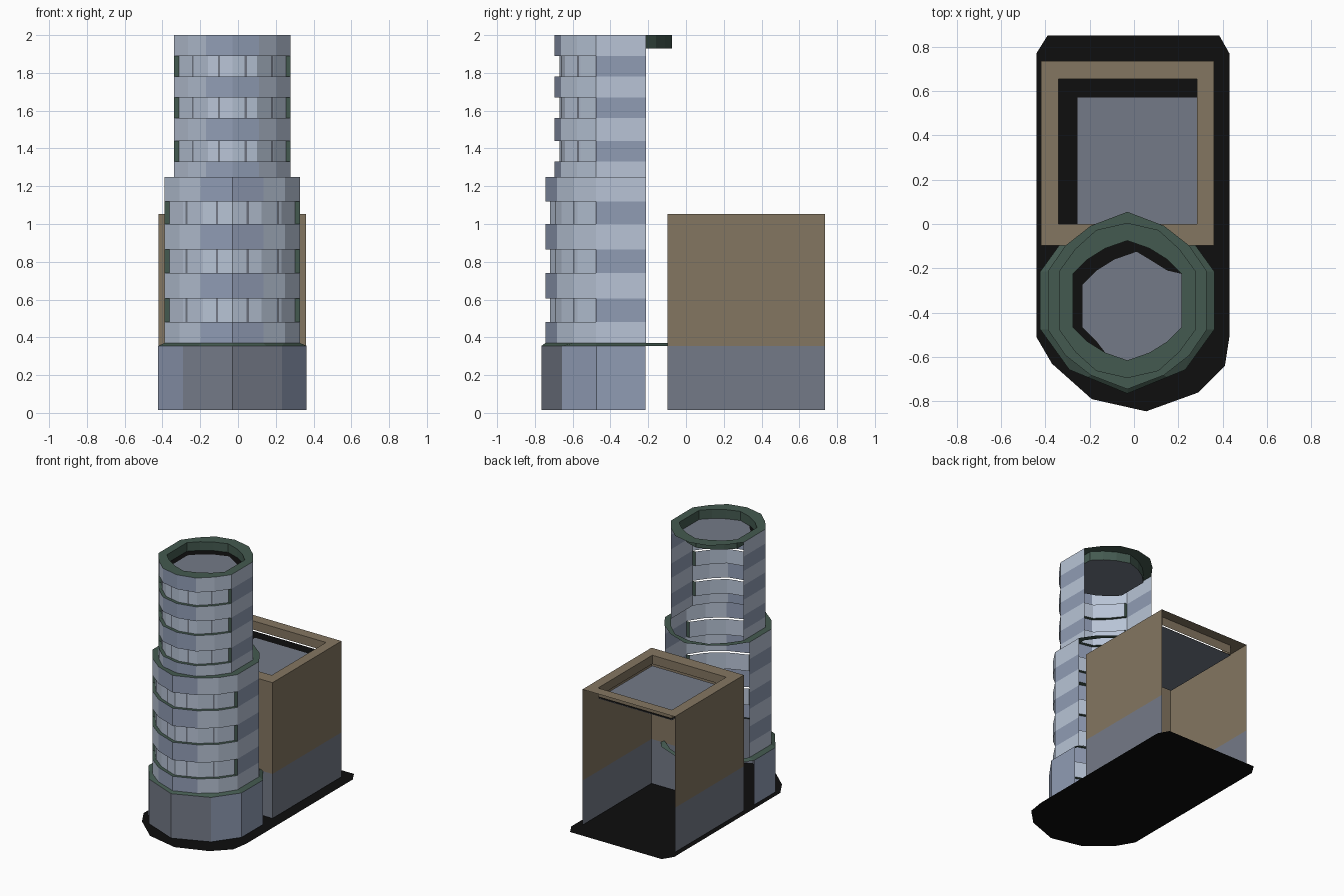
import bpy, math

if "Cube" in bpy.data.objects:
    bpy.data.objects.remove(bpy.data.objects["Cube"])

CX, CY = -0.03, -0.345   # tower centre


def mat(name, r, g, b):
    m = bpy.data.materials.new(name)
    lin = [((c / 255 + 0.055) / 1.055) ** 2.4 if c > 10 else c / 255 / 12.92 for c in (r, g, b)]
    m.diffuse_color = (*lin, 1)
    m.use_nodes = True
    m.node_tree.nodes["Principled BSDF"].inputs["Base Color"].default_value = m.diffuse_color
    return m


MATS = [mat("black", 14, 14, 14), mat("green", 68, 90, 80), mat("brown", 132, 118, 97),
        mat("slate_grey", 116, 122, 135), mat("pale_concrete", 184, 196, 214),
        mat("blue_concrete", 144, 156, 180)]
BLACK, GREEN, BROWN, SLATE, PALE, BLUE = range(6)


class Part:
    """Collects coloured polygons and turns them into one object."""
    def __init__(self):
        self.v, self.f, self.m = [], [], []

    def face(self, pts, m):
        n = len(self.v)
        self.v += pts
        self.f.append(list(range(n, n + len(pts))))
        self.m.append(m)

    def wall(self, p, q, z0, z1, m):
        self.face([(*p, z0), (*q, z0), (*q, z1), (*p, z1)], m)

    def annulus(self, outer, inner, z0, z1, m, closed=True):
        n = len(outer)
        for i in range(n if closed else n - 1):
            j = (i + 1) % n
            self.face([(*outer[i], z0), (*outer[j], z0), (*inner[j], z1), (*inner[i], z1)], m)

    def build(self, name, tower=False):
        off = (CX, CY) if tower else (0, 0)
        me = bpy.data.meshes.new(name)
        me.from_pydata([(x + off[0], y + off[1], z) for x, y, z in self.v], [], self.f)
        for mm in MATS:
            me.materials.append(mm)
        for poly, k in zip(me.polygons, self.m):
            poly.material_index = k
        ob = bpy.data.objects.new(name, me)
        bpy.context.collection.objects.link(ob)


def full(h):
    """Closed outline from a quarter profile (front centre to side)."""
    right = [(x, -y) for x, y in h] + [(x, y) for x, y in reversed(h)]
    left = [(-x, y) for x, y in reversed(right[1:-1])]
    return right + left


def front(h):
    """Open outline: left side, front, right side; the back stays open."""
    r = [(x, -y) for x, y in h]
    l = [(-x, y) for x, y in reversed(r[1:])]
    s, y = h[-1]
    return [(-s, y)] + l + r + [(s, y)]


BASE = [(0, .42), (.18, .346), (.262, .312), (.393, .13)]
MID = [(0, .40), (.165, .337), (.28, .247), (.358, .132)]
TOP = [(0, .35), (.14, .318), (.235, .232), (.308, .132)]
HOLE = [(0, .27), (.10, .235), (.18, .185), (.245, .12)]

# ground plate
p = Part()
p.face([(x, y, 0) for x, y in [
    (-.39, .85), (-.44, .77), (-.44, -.51), (-.37, -.63), (-.19, -.79), (.055, -.845),
    (.29, -.76), (.41, -.64), (.43, -.51), (.43, .77), (.385, .85)]], BLACK)
p.build("ground_plate")

# tower base with sloped green cap
p = Part()
c = front(BASE)
for a, b in zip(c, c[1:]):
    p.wall(a, b, .015, .355, SLATE if abs(a[0] + b[0]) / 2 < .25 else BLUE)
p.annulus(full(BASE), full(MID), .355, .37, GREEN)
p.build("tower_base", True)


def storeys(name, h, levels, fins):
    """levels: z values alternating plain ring / recessed window band."""
    p, w = Part(), Part()
    c = front(h)
    d = 0.025
    inner = []
    for x, y in c[1:-1]:
        r = math.hypot(x, y)
        inner.append((x * (1 - d / r), y * (1 - d / r)))
    s = h[-1][0]
    inner[0], inner[-1] = (-s + d, c[1][1]), (s - d, c[1][1])
    for k, (z0, z1) in enumerate(zip(levels, levels[1:])):
        if k % 2 == 0:      # plain ring
            for a, b in zip(c, c[1:]):
                p.wall(a, b, z0, z1, BLUE if abs(a[0] + b[0]) / 2 < h[1][0] * .7 else PALE)
            continue
        # recessed band: side walls, end caps, window panels, sill
        p.wall(c[0], c[1], z0, z1, BLUE)
        p.wall(c[-2], c[-1], z0, z1, BLUE)
        p.wall(c[1], inner[0], z0, z1, GREEN)
        p.wall(inner[-1], c[-2], z0, z1, GREEN)
        for a, b in zip(inner, inner[1:]):
            p.wall(a, b, z0, z1, PALE)
        p.annulus(c[1:-1], inner, z0, z0, GREEN, False)
        # thin mullions on the panels
        for x in fins:
            for a, b in zip(inner, inner[1:]):
                if a[0] <= x < b[0]:
                    L = math.hypot(b[0] - a[0], b[1] - a[1])
                    t = ((b[0] - a[0]) / L, (b[1] - a[1]) / L)
                    y = a[1] + (b[1] - a[1]) * (x - a[0]) / (b[0] - a[0])
                    ox, oy = x + t[1] * .004, y - t[0] * .004
                    w.wall((ox - t[0] * .006, oy - t[1] * .006),
                           (ox + t[0] * .006, oy + t[1] * .006), z0, z1, SLATE)
    p.build(name, True)
    w.build(name + "_mullions", True)


storeys("lower_storeys", MID, [.37, .48, .605, .74, .865, 1.0, 1.12, 1.25],
        (-.24, -.08, .08, .24))
storeys("upper_storeys", TOP, [1.25, 1.33, 1.44, 1.56, 1.67, 1.78, 1.89, 2.0],
        (-.207, -.07, .07, .207))

# green terrace and tower parapet
p = Part()
p.annulus(full(MID), full(TOP), 1.25, 1.25, GREEN)
p.build("tower_terrace", True)
p = Part()
hole = full(HOLE)
p.annulus(full(TOP), hole, 2.0, 2.0, GREEN)
p.annulus(hole, hole, 2.0, 1.93, GREEN)
p.build("tower_parapet", True)

# tower roof with dark edge strip along its left and back
p = Part()
p.face([(x, y, 1.93) for x, y in hole], SLATE)
p.build("tower_roof", True)
p = Part()
n = len(hole)
arc = [hole[i % n] for i in range(4, n)]   # right back corner, round to front left
edge = []
for i, (x, y) in enumerate(arc):
    f = min(1, 3 * math.sin(math.pi * i / (len(arc) - 1)))
    edge.append((x + .042 * f * (x < .05), y - .05 * f * (y > 0)))
p.annulus(arc, edge, 1.934, 1.934, BLACK, False)
p.build("tower_roof_edge", True)

# rear building: three walls, open at the back
X0, X1, Y0, Y1 = -.42, .36, -.098, .735
p = Part()
corners = [(X0, Y1), (X0, Y0), (X1, Y0), (X1, Y1)]
for a, b in zip(corners, corners[1:]):
    p.wall(a, b, .015, .355, SLATE)
    p.wall(a, b, .355, 1.052, BROWN)
p.build("building_walls")

# building parapet
p = Part()
x0, x1, y0, y1 = -.34, .285, 0.0, .655
rim = [(x0, y1), (x0, y0), (x1, y0), (x1, y1)]
p.annulus(corners, rim, 1.052, 1.052, BROWN)
p.annulus(rim, rim, 1.052, .985, BROWN)
p.build("building_parapet")

# building roof with dark edge strip
p = Part()
p.face([(x, y, .972) for x, y in rim], SLATE)
p.build("building_roof")
p = Part()
strip = [(x0, y0), (x0, y1), (x1, y1)]
p.annulus([(x0 + .085, y0), (x0 + .085, y1 - .085), (x1, y1 - .085)], strip,
          .976, .976, BLACK, False)
p.build("building_roof_edge")
